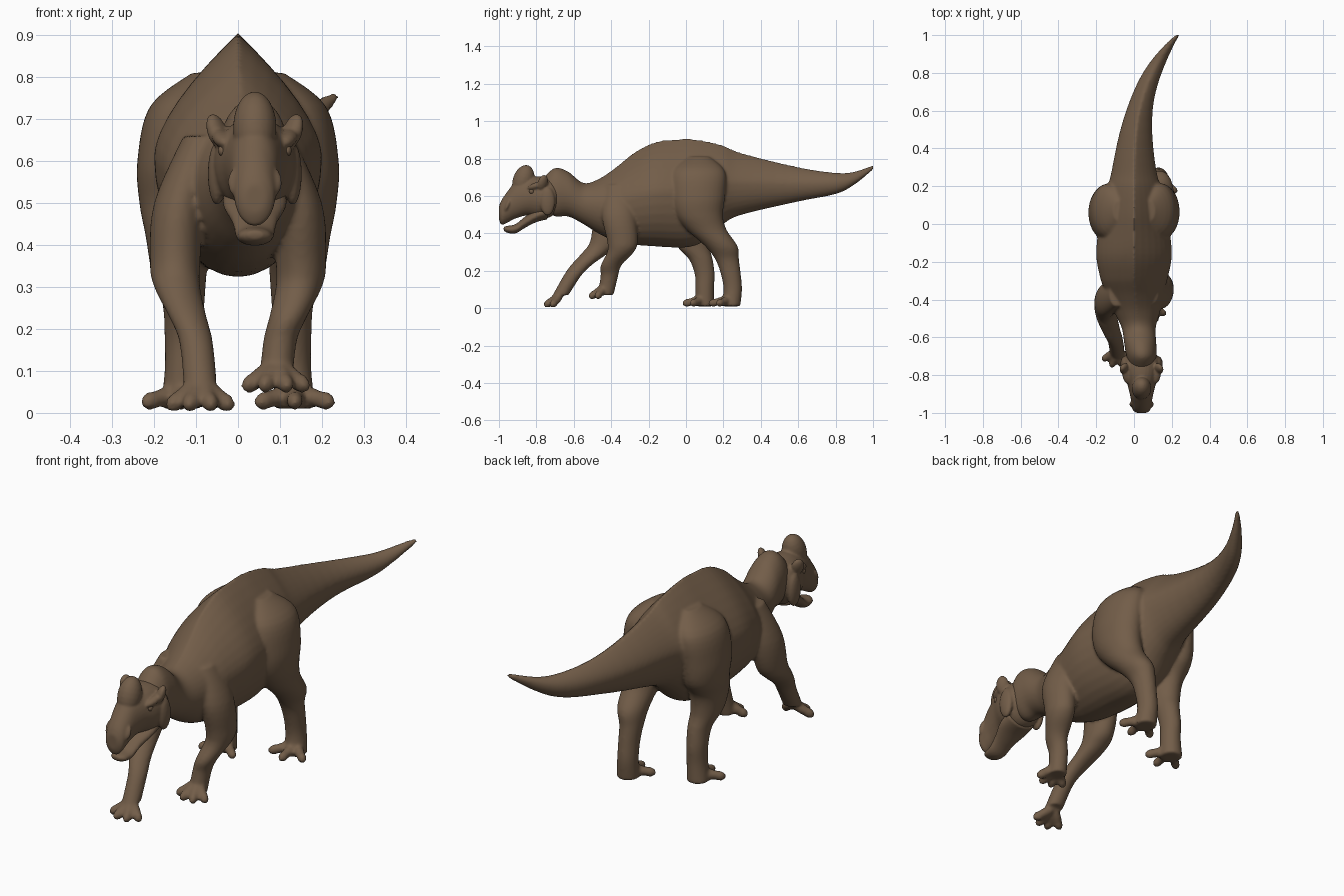
import bpy, bmesh
from math import sin, cos, pi
from mathutils import Vector, Matrix

if "Cube" in bpy.data.objects:
    bpy.data.objects.remove(bpy.data.objects["Cube"])

hide = bpy.data.materials.new("brown hide")
hide.use_nodes = True
hide.diffuse_color = (.17, .11, .066, 1)
shader = hide.node_tree.nodes["Principled BSDF"]
shader.inputs["Base Color"].default_value = hide.diffuse_color
shader.inputs["Roughness"].default_value = .8

SIDES = 32
ANGLES = [2 * pi * i / SIDES for i in range(SIDES)]


def refine(rows, steps=5):
    """Catmull-Rom interpolation between rows of ring parameters."""
    last = len(rows) - 1
    fine = []
    for i in range(last):
        quad = [rows[max(0, min(last, i + k))] for k in (-1, 0, 1, 2)]
        for step in range(steps):
            t = step / steps
            fine.append([b + t / 2 * (c - a + t * (2 * a - 5 * b + 4 * c - d
                         + t * (3 * (b - c) + d - a))) for a, b, c, d in zip(*quad)])
    return fine + [rows[last]]


def loft(bm, rings):
    loops = [[bm.verts.new(point) for point in ring] for ring in rings]
    for lower, upper in zip(loops, loops[1:]):
        for i in range(SIDES):
            j = (i + 1) % SIDES
            bm.faces.new((lower[i], lower[j], upper[j], upper[i]))
    bm.faces.new(loops[0])
    bm.faces.new(loops[-1])


def spine_x(y):
    """Sideways bend: the tail sweeps left, the neck shifts slightly left."""
    tail = .23 * (max(0, y - .2) / .8) ** 3
    neck = .04 * min(1, max(0, -y - .3) / .4)
    return tail + neck


def trunk(bm, rows):
    """Rings along the spine: (y, top, bottom, half width), ridged over the back."""
    rings = []
    for y, top, bottom, width in refine(rows):
        ridge = max(0, 1 - y * y * (3 if y < 0 else 1))
        middle, height = (top + bottom) / 2, (top - bottom) / 2
        ring = []
        for angle in ANGLES:
            u, v = sin(angle), cos(angle)
            if v > 0:
                v += ridge * (1 - abs(u) - v) * .6
            ring.append((spine_x(y) + width * u, y, middle + height * v))
        rings.append(ring)
    loft(bm, rings)


def limb(bm, side, profile, path):
    """Level rings of (z, x, half width), placed in y by the stride path."""
    rows = [(*station, y) for station, y in zip(profile, path)]
    loft(bm, [[(side * x + width * cos(a), y + width * (1 + z) * sin(a), z)
               for a in ANGLES] for z, x, width, y in refine(rows)])


def blob(bm, centre, size, axis=(0, 0, 1)):
    """Ellipsoid whose own z points along axis."""
    turn = Vector(axis).to_track_quat('Z', 'X').to_matrix().to_4x4()
    place = Matrix.Translation(centre) @ turn @ Matrix.Diagonal((*size, 1))
    bmesh.ops.create_uvsphere(bm, u_segments=20, v_segments=12, radius=1, matrix=place)


def toes(bm, ankle, count, splay, length, floor):
    """Fan of blunt toes reaching forward and down from the ankle."""
    root, r = Vector(ankle), .022
    for i in range(count):
        a = splay * (2 * i / (count - 1) - 1)
        reach = Vector((length * sin(a), -length * cos(a), floor + r - root.z))
        blob(bm, root + reach / 2, (r, r, reach.length * .6), reach)
        blob(bm, root + reach * .9, (r, r * .9, r * 1.4), reach)


def finish(name, bm, voxel, smoothing):
    """Fuse the overlapping volumes into one soft skin."""
    bmesh.ops.recalc_face_normals(bm, faces=bm.faces)
    mesh = bpy.data.meshes.new(name)
    bm.to_mesh(mesh)
    bm.free()
    mesh.materials.append(hide)
    part = bpy.data.objects.new(name, mesh)
    bpy.context.collection.objects.link(part)
    fuse = part.modifiers.new("fuse", 'REMESH')
    fuse.mode = 'VOXEL'
    fuse.voxel_size = voxel
    fuse.use_smooth_shade = True
    soften = part.modifiers.new("soften", 'SMOOTH')
    soften.iterations = smoothing


# Neck, torso and tail
body = bmesh.new()
trunk(body, [
    (-.76, .7, .53, .06), (-.7, .75, .49, .08), (-.63, .73, .49, .085),
    (-.55, .67, .45, .09), (-.47, .69, .4, .12), (-.38, .75, .36, .15),
    (-.28, .83, .34, .18), (-.16, .89, .33, .2), (0, .905, .325, .185),
    (.1, .895, .36, .17), (.2, .87, .45, .14), (.3, .83, .5, .115),
    (.6, .755, .57, .07), (.8, .725, .61, .05), (.9, .73, .66, .035),
    (1, .765, .74, .012)])

# Forelegs: one shape, the left drawn back and lifted, the right reaching forward
fore_shape = [(.66, .09, .04), (.5, .14, .06), (.36, .15, .06), (.3, .145, .055),
              (.23, .12, .045), (.17, .1, .04), (.07, .09, .04)]
for side, floor, path in (
        (1, .045, (-.36, -.36, -.34, -.35, -.4, -.41, -.43)),
        (-1, 0, (-.37, -.4, -.43, -.48, -.56, -.61, -.67))):
    limb(body, side, fore_shape, path)
    toes(body, (side * .09, path[-1], floor + .07), 4, 1, .075, floor)

# Hind legs: one shape with a stride for each side
hind_shape = [(.81, .08, .03), (.73, .13, .08), (.6, .15, .09), (.5, .15, .085),
              (.42, .145, .075), (.33, .14, .065), (.26, .13, .05),
              (.18, .13, .045), (.1, .13, .045), (.01, .135, .05)]
for side, path in (
        (1, (.07, .07, .065, .07, .11, .19, .22, .24, .25, .24)),
        (-1, (.07, .07, .06, .06, .03, .04, .08, .1, .1, .1))):
    limb(body, side, hind_shape, path)
    toes(body, (side * .135, path[-1], .05), 3, .9, .1, .005)
finish("body", body, .008, 5)

# Skull with beak and crest
head = bmesh.new()
middle = spine_x(-1)
trunk(head, [
    (-.69, .675, .52, .08), (-.73, .7, .485, .1), (-.79, .705, .48, .095),
    (-.85, .695, .495, .075), (-.91, .675, .48, .06), (-.95, .63, .46, .053),
    (-.985, .58, .445, .046), (-1, .545, .475, .026)])
blob(head, (middle, -.87, .68), (.057, .052, .088), (0, .3, 1))

# Cheek flares, ears, brows and nostril swellings
for side in (-1, 1):
    def place(x, y, z):
        return middle + side * x, y, z
    blob(head, place(.09, -.765, .67), (.02, .03, .045), (side * .3, .2, 1))
    blob(head, place(.08, -.8, .655), (.018, .022, .05), (side * .2, 1, .3))
    blob(head, place(.09, -.74, .57), (.022, .04, .075))
    blob(head, place(.045, -.955, .55), (.012, .02, .035), (0, .4, 1))
finish("head", head, .006, 3)

# Open lower jaw
jaw = bmesh.new()
trunk(jaw, [
    (-.975, .434, .416, .018), (-.955, .44, .403, .038), (-.91, .45, .4, .046),
    (-.86, .49, .43, .055), (-.8, .53, .46, .075), (-.74, .56, .475, .075)])
finish("lower_jaw", jaw, .006, 2)

# Eyes
for side, name in ((1, "left_eye"), (-1, "right_eye")):
    eye = bmesh.new()
    blob(eye, (middle + side * .077, -.825, .625), (.011, .014, .014))
    finish(name, eye, .003, 1)
